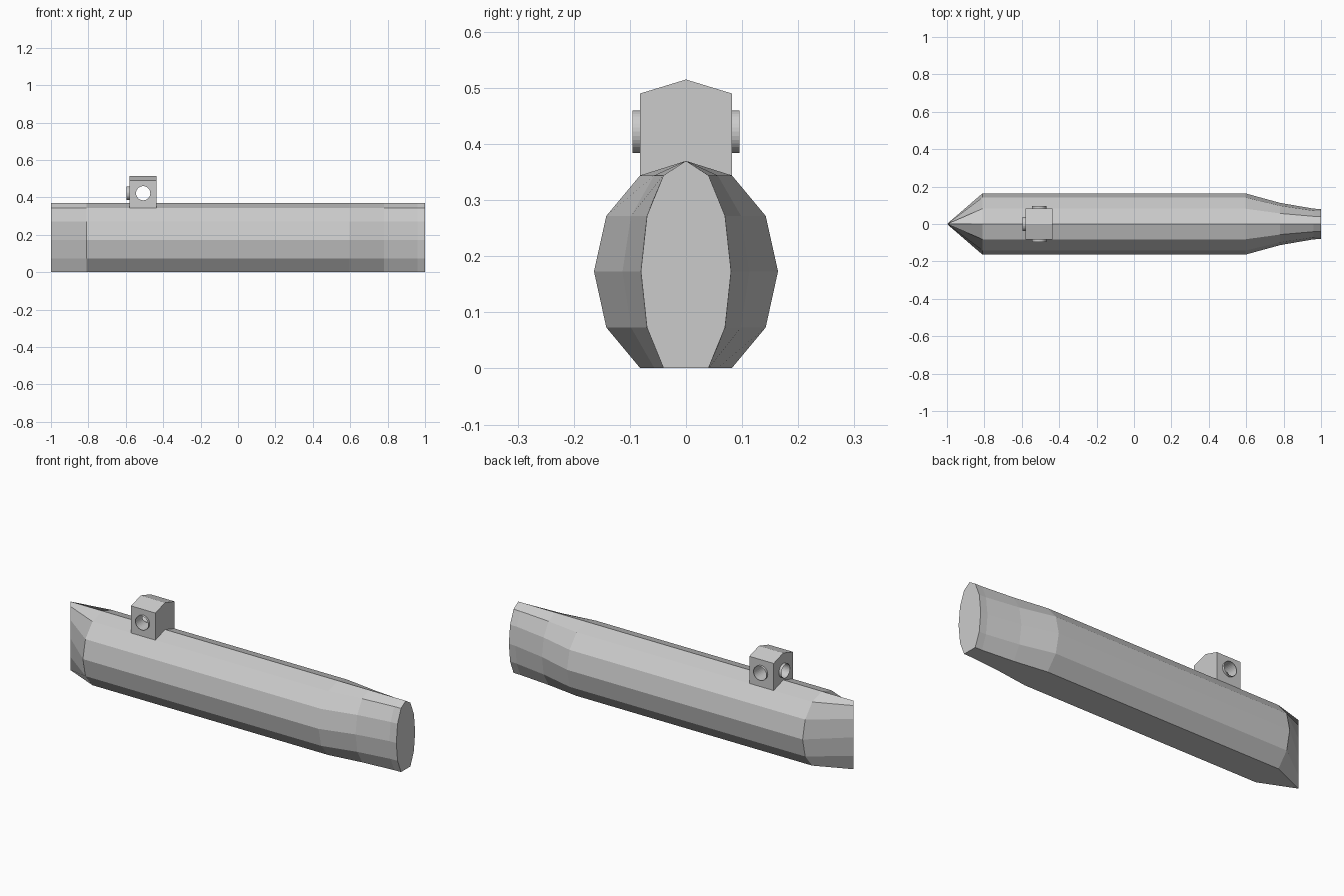
import bpy, bmesh, math
from mathutils import Matrix, Vector

if "Cube" in bpy.data.objects:
    bpy.data.objects.remove(bpy.data.objects["Cube"])


def finish(bm, name):
    bmesh.ops.recalc_face_normals(bm, faces=bm.faces)
    me = bpy.data.meshes.new(name)
    bm.to_mesh(me)
    bm.free()
    ob = bpy.data.objects.new(name, me)
    bpy.context.scene.collection.objects.link(ob)
    return ob


def loft(name, profile, stations):
    """Skin a closed (y, z) profile along x; each station is (x, y scale)."""
    bm = bmesh.new()
    rings = [[bm.verts.new((x, y * s, z)) for y, z in profile] for x, s in stations]
    n = len(profile)
    for a, b in zip(rings, rings[1:]):
        for i in range(n):
            j = (i + 1) % n
            bm.faces.new((a[i], a[j], b[j], b[i]))
    if stations[0][1] > 0:
        bm.faces.new(rings[0])
    bm.faces.new(rings[-1])
    bmesh.ops.remove_doubles(bm, verts=bm.verts, dist=1e-5)
    return finish(bm, name)


def tube(name, start, end, radius, caps=False):
    a, b = Vector(start), Vector(end)
    rot = (b - a).to_track_quat('Z', 'Y').to_matrix().to_4x4()
    bm = bmesh.new()
    bmesh.ops.create_cone(bm, cap_ends=caps, segments=32, radius1=radius, radius2=radius,
                          depth=(b - a).length,
                          matrix=Matrix.Translation((a + b) / 2) @ rot)
    return finish(bm, name)


# Hull: twelve-sided section with a flat bottom, knife-edge bow, narrowing stern
half = [(0.082, 0.344), (0.142, 0.272), (0.164, 0.173), (0.142, 0.073), (0.082, 0.001)]
section = [(0, 0.37)] + half + [(-y, z) for y, z in reversed(half)]
loft("hull", section, [(-1, 0), (-0.81, 1), (0.595, 1), (0.78, 0.69), (0.96, 0.5), (1, 0.49)])

# Tower with a ridged roof
tower = loft("tower", [(-0.082, 0.344), (0.082, 0.344), (0.082, 0.49), (0, 0.515), (-0.082, 0.49)],
             [(-0.58, 1), (-0.435, 1)])

# Window openings bored through the tower
cx, cz, r = -0.507, 0.422, 0.038
for name, a, b, rad in (("side_bore_cutter", (cx, -0.2, cz), (cx, 0.2, cz), r),
                        ("front_bore_cutter", (-0.7, 0, cz), (cx - 0.003, 0, cz), r - 0.001)):
    cutter = tube(name, a, b, rad, True)
    cutter.hide_render = True
    cutter.display_type = 'WIRE'
    mod = tower.modifiers.new(name, 'BOOLEAN')
    mod.operation = 'DIFFERENCE'
    mod.solver = 'EXACT'
    mod.object = cutter

# Thin window rims
for side, label in ((-1, "right"), (1, "left")):
    tube(label + "_window_rim", (cx, side * 0.082, cz), (cx, side * 0.095, cz), r)
tube("front_window_rim", (-0.58, 0, cz), (-0.595, 0, cz), r - 0.001)
